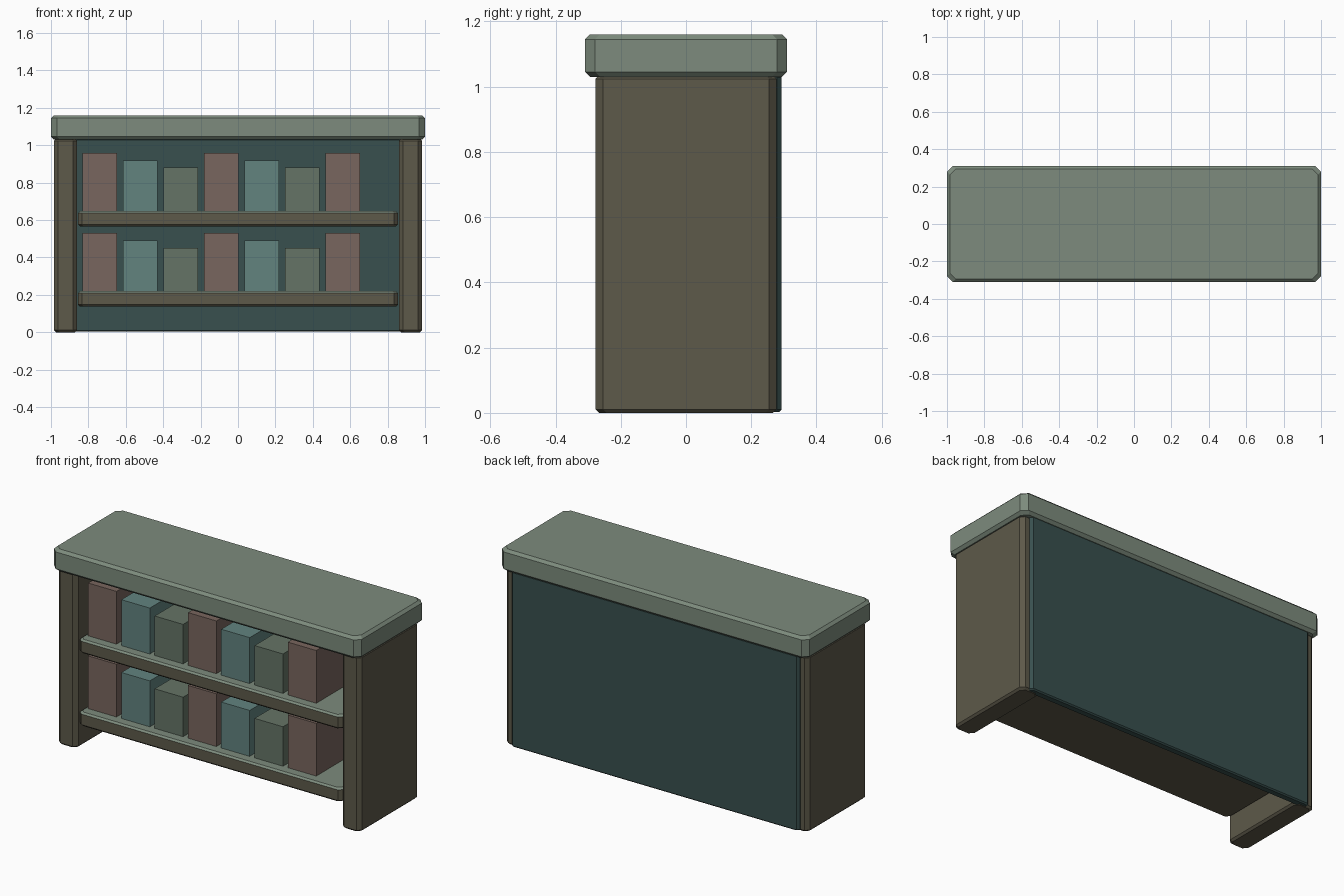
import bpy, bmesh

if "Cube" in bpy.data.objects:
    bpy.data.objects.remove(bpy.data.objects["Cube"])


def material(name, r, g, b):
    m = bpy.data.materials.new(name)
    m.diffuse_color = (r, g, b, 1)
    m.use_nodes = True
    m.node_tree.nodes["Principled BSDF"].inputs["Base Color"].default_value = m.diffuse_color
    return m


SAGE = material("sage", 0.205, 0.26, 0.205)
BROWN = material("brown", 0.11, 0.10, 0.067)
DARK_TEAL = material("dark_teal", 0.04, 0.08, 0.077)
ROSE = material("rose", 0.19, 0.133, 0.112)
TEAL = material("teal", 0.122, 0.227, 0.212)
MOSS = material("moss", 0.13, 0.175, 0.133)


def block(name, x, y, z, mat, corner=0.0, top_mat=None):
    """Box from (min, max) ranges; corner cuts the upright edges, half of it the rims."""
    bm = bmesh.new()
    rim = corner / 2
    if corner:
        levels = [(z[0], rim), (z[0] + rim, 0), (z[1] - rim, 0), (z[1], rim)]
    else:
        levels = [(z[0], 0), (z[1], 0)]
    rings = []
    for h, inset in levels:
        x0, x1, y0, y1 = x[0] + inset, x[1] - inset, y[0] + inset, y[1] - inset
        c = corner
        if c:
            pts = [(x0 + c, y0), (x1 - c, y0), (x1, y0 + c), (x1, y1 - c),
                   (x1 - c, y1), (x0 + c, y1), (x0, y1 - c), (x0, y0 + c)]
        else:
            pts = [(x0, y0), (x1, y0), (x1, y1), (x0, y1)]
        rings.append([bm.verts.new((px, py, h)) for px, py in pts])
    bm.faces.new(rings[0][::-1])
    bm.faces.new(rings[-1])
    for a, b in zip(rings, rings[1:]):
        n = len(a)
        for i in range(n):
            j = (i + 1) % n
            bm.faces.new((a[i], a[j], b[j], b[i]))
    bm.normal_update()
    if top_mat:
        for f in bm.faces:
            f.material_index = int(f.normal.z > 0.3)
    mesh = bpy.data.meshes.new(name)
    bm.to_mesh(mesh)
    bm.free()
    mesh.materials.append(mat)
    if top_mat:
        mesh.materials.append(top_mat)
    ob = bpy.data.objects.new(name, mesh)
    bpy.context.collection.objects.link(ob)
    return ob


# Counter top
block("counter_top", (-1, 1), (-0.31, 0.31), (1.03, 1.16), SAGE, 0.031)

# Side panels
block("left_side", (-0.985, -0.86), (-0.277, 0.277), (0, 1.035), BROWN, 0.022)
block("right_side", (0.86, 0.985), (-0.277, 0.277), (0, 1.035), BROWN, 0.022)

# Back panel
block("back_panel", (-0.937, 0.937), (0.248, 0.293), (0.003, 1.035), DARK_TEAL, 0.014)

# Shelves with a row of boxes on each, repeating three sizes
for level, top in (("lower", 0.22), ("upper", 0.648)):
    block(level + "_shelf", (-0.855, 0.855), (-0.265, 0.26), (top - 0.082, top),
          BROWN, 0.02, SAGE)
    for i in range(7):
        mat, height = ((ROSE, 0.31), (TEAL, 0.27), (MOSS, 0.232))[i % 3]
        cx = -0.739 + 0.2165 * i
        block(f"{level}_box_{i + 1}", (cx - 0.0925, cx + 0.0925), (-0.205, 0.175),
              (top, top + height), mat)
